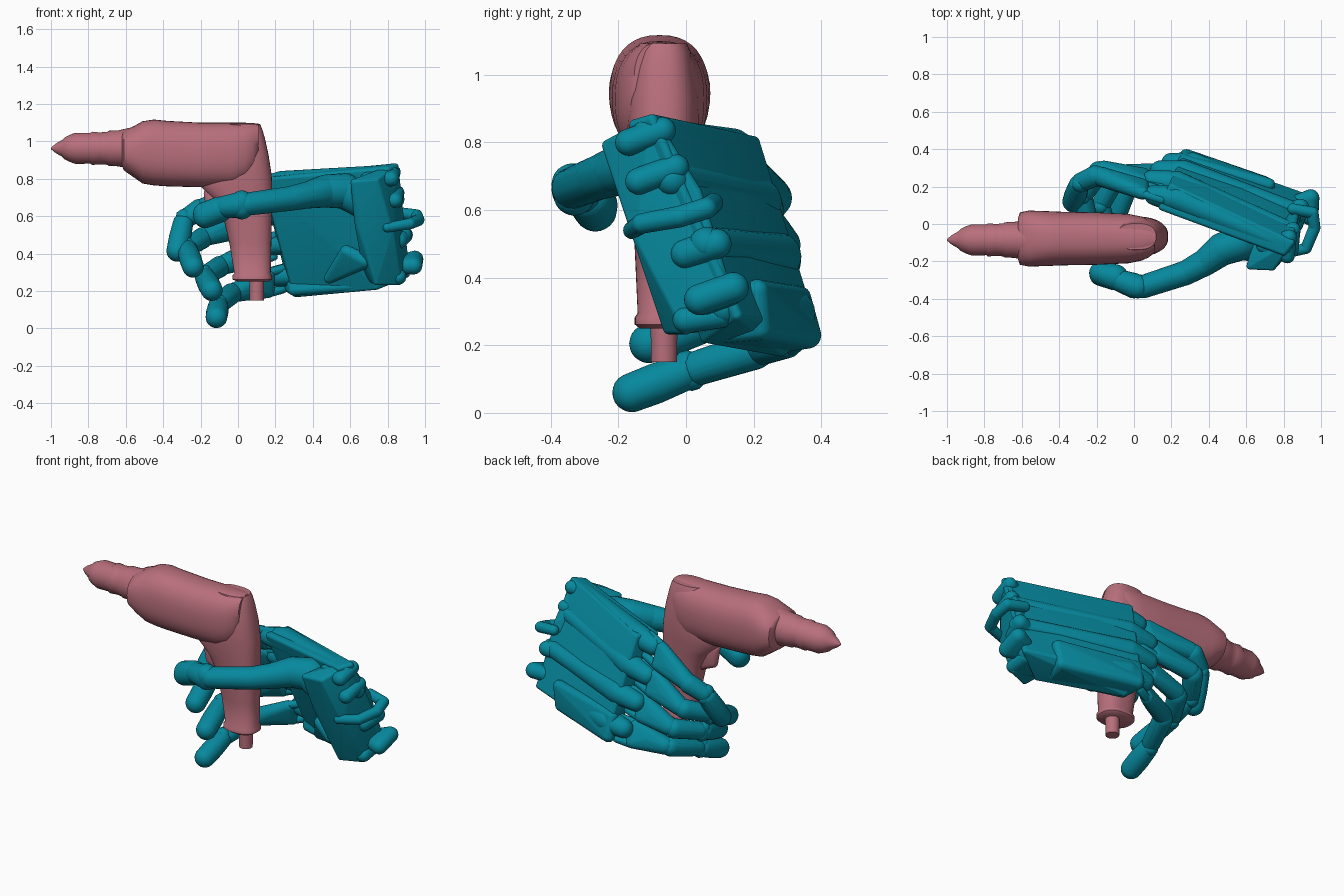
import bpy, bmesh, math
from mathutils import Vector


def material(name, rgb):
    m = bpy.data.materials.new(name)
    m.diffuse_color = (*rgb, 1)
    return m


PINK = material("dusty_pink", (0.48, 0.16, 0.20))
TEAL = material("teal", (0.002, 0.25, 0.34))


def finish(bm, name, mat, angle=40):
    bmesh.ops.recalc_face_normals(bm, faces=bm.faces[:])
    me = bpy.data.meshes.new(name)
    bm.to_mesh(me)
    bm.free()
    me.materials.append(mat)
    me.shade_smooth()
    me.set_sharp_from_angle(angle=math.radians(angle))
    ob = bpy.data.objects.new(name, me)
    bpy.context.collection.objects.link(ob)
    return ob


def hull(name, balls, mat=TEAL, detail=3):
    """Rounded solid wrapped around balls (x, y, z, radius)."""
    bm = bmesh.new()
    for x, y, z, r in balls:
        ball = bmesh.ops.create_icosphere(bm, subdivisions=detail, radius=r)
        bmesh.ops.translate(bm, verts=ball["verts"], vec=(x, y, z))
    pts = [v.co.copy() for v in bm.verts]
    bm.free()
    bm = bmesh.new()
    for p in pts:
        bm.verts.new(p)
    bmesh.ops.convex_hull(bm, input=bm.verts[:])
    bmesh.ops.delete(bm, geom=[v for v in bm.verts if not v.link_faces], context="VERTS")
    return finish(bm, name, mat)


def chain(name, balls):
    for i in range(len(balls) - 1):
        hull(f"{name}_{i + 1}", balls[i:i + 2])


def loft(name, axis, sections, power=2.0, n=40, angle=50):
    """Skin over superellipse rings: (position, centre_a, centre_b, half_a, half_b)."""
    bm = bmesh.new()
    rings = []
    for p, ca, cb, ha, hb in sections:
        ring = []
        for i in range(n):
            t = math.tau * i / n
            c, s = math.cos(t), math.sin(t)
            a = ca + ha * math.copysign(abs(c) ** (2 / power), c)
            b = cb + hb * math.copysign(abs(s) ** (2 / power), s)
            ring.append(bm.verts.new((p, a, b) if axis == "x" else (a, b, p)))
        rings.append(ring)
    for r, q in zip(rings, rings[1:]):
        for i in range(n):
            j = (i + 1) % n
            bm.faces.new((r[i], r[j], q[j], q[i]))
    bm.faces.new(rings[0])
    bm.faces.new(rings[-1])
    return finish(bm, name, PINK, angle)


# drill: motor housing (x, z low, z high, half width)
housing = [(-0.62, 0.87, 1.05, 0.11), (-0.61, 0.845, 1.06, 0.14), (-0.56, 0.81, 1.08, 0.15),
           (-0.51, 0.775, 1.108, 0.148), (-0.45, 0.765, 1.117, 0.146), (-0.38, 0.76, 1.11, 0.143),
           (-0.2, 0.755, 1.10, 0.14), (-0.03, 0.755, 1.10, 0.132), (0.04, 0.78, 1.10, 0.118),
           (0.08, 0.82, 1.098, 0.1), (0.11, 0.88, 1.095, 0.075)]
loft("drill_housing", "x", [(x, -0.078, (a + b) / 2, h, (b - a) / 2) for x, a, b, h in housing], 2.4)
# drill: gearbox and chuck (x, radius)
nose = [(-1.0, 0.004), (-0.975, 0.025), (-0.94, 0.045), (-0.925, 0.06), (-0.90, 0.072), (-0.87, 0.083),
        (-0.79, 0.082), (-0.78, 0.089), (-0.74, 0.085), (-0.70, 0.088), (-0.69, 0.094), (-0.64, 0.096),
        (-0.58, 0.11)]
loft("drill_chuck", "x", [(x, -0.085, 0.963, r, r) for x, r in nose])
# drill: pistol grip (z, x front, x back, half width)
grip = [(0.25, 0.0, 0.165, 0.07), (0.262, -0.03, 0.182, 0.085), (0.282, -0.03, 0.182, 0.085),
        (0.295, -0.02, 0.175, 0.076), (0.45, -0.045, 0.178, 0.083), (0.6, -0.08, 0.18, 0.09),
        (0.69, -0.13, 0.183, 0.097), (0.76, -0.2, 0.183, 0.105), (0.82, -0.2, 0.18, 0.108),
        (0.93, -0.15, 0.163, 0.105), (1.02, -0.12, 0.143, 0.09), (1.07, -0.1, 0.128, 0.08),
        (1.092, -0.09, 0.118, 0.07)]
loft("drill_grip", "z", [(z, (a + b) / 2, -0.067, (b - a) / 2, h) for z, a, b, h in grip], 2.5)
loft("drill_cable_stub", "z", [(0.15, 0.1, -0.065, 0.038, 0.038), (0.27, 0.1, -0.065, 0.04, 0.04)])
hull("drill_trigger", [(-0.10, -0.065, 0.74, 0.04), (-0.15, -0.065, 0.72, 0.035),
                       (-0.14, -0.065, 0.63, 0.03), (-0.07, -0.065, 0.60, 0.03)], PINK, 2)

# hand: thin palm plate and thicker heel
R = 0.018
hull("palm_plate", [(*p, R) for p in [
    (0.15, 0.09, 0.79), (0.20, 0.20, 0.80), (0.28, 0.37, 0.25), (0.31, 0.28, 0.185),
    (0.80, -0.15, 0.85), (0.84, -0.10, 0.865), (0.90, 0.15, 0.29), (0.74, 0.06, 0.225)]])
hull("palm_heel", [(*p, R) for p in [
    (0.62, -0.225, 0.78), (0.74, -0.23, 0.79), (0.83, -0.10, 0.86), (0.64, -0.15, 0.57),
    (0.82, -0.14, 0.52), (0.67, -0.06, 0.40), (0.74, -0.05, 0.25), (0.86, 0.0, 0.25),
    (0.89, 0.13, 0.32), (0.86, 0.03, 0.65), (0.70, 0.08, 0.28), (0.66, -0.08, 0.79)]])
hull("palm_brace", [(0.49, 0.10, 0.27, 0.03), (0.58, -0.02, 0.41, 0.035), (0.68, -0.05, 0.36, 0.04)])
hull("outer_palm_block", [(0.28, 0.36, 0.23, 0.04), (0.30, 0.26, 0.205, 0.03), (0.70, 0.22, 0.25, 0.035),
                          (0.68, 0.10, 0.23, 0.025), (0.72, 0.21, 0.36, 0.035), (0.27, 0.335, 0.34, 0.035)])

# hand: metacarpal bars, from raised knuckle lobe to wrist
bars = {"index": ((0.11, 0.155, 0.75), (0.81, -0.11, 0.825)),
        "middle": ((0.10, 0.235, 0.60), (0.84, -0.04, 0.69)),
        "ring": ((0.14, 0.285, 0.445), (0.88, 0.06, 0.50)),
        "little": ((0.20, 0.325, 0.28), (0.86, 0.11, 0.31))}
for name, (k, w) in bars.items():
    k, w = Vector(k), Vector(w)
    bump = k.lerp(w, 0.16) + Vector((0.01, 0.022, 0.01))
    hull(name + "_metacarpal", [(*k, 0.055), (*bump, 0.07), (*w, 0.05)])

# hand: rounded knobs on the open wrist
chain("wrist_loop", [(0.80, -0.16, 0.54, 0.026), (0.92, -0.13, 0.56, 0.03), (0.965, -0.02, 0.58, 0.032),
                     (0.955, 0.06, 0.605, 0.032), (0.85, 0.08, 0.62, 0.03)])
knobs = [((0.82, -0.17, 0.80), (0.83, -0.07, 0.835), 0.04), ((0.84, -0.14, 0.685), (0.85, -0.03, 0.725), 0.04),
         ((0.86, 0.0, 0.47), (0.89, 0.09, 0.50), 0.045), ((0.94, 0.04, 0.335), (0.945, 0.14, 0.37), 0.046),
         ((0.86, 0.0, 0.275), (0.86, 0.10, 0.29), 0.04)]
for i, (a, b, r) in enumerate(knobs):
    hull(f"wrist_knob_{i + 1}", [(*a, r), (*b, r), (a[0] - 0.13, a[1] + 0.05, a[2], r * 0.9)])

# hand: fingers as knuckle, middle joint, end joint, tip
fingers = {"index": [(0.15, 0.155, 0.745), (-0.20, 0.26, 0.64), (-0.29, 0.22, 0.58), (-0.325, 0.12, 0.415)],
           "middle": [(0.15, 0.225, 0.60), (-0.18, 0.29, 0.49), (-0.275, 0.15, 0.43), (-0.24, -0.07, 0.33)],
           "ring": [(0.19, 0.27, 0.44), (-0.09, 0.265, 0.335), (-0.18, 0.10, 0.28), (-0.14, -0.11, 0.205)],
           "little": [(0.24, 0.31, 0.265), (-0.03, 0.22, 0.19), (-0.105, 0.01, 0.125), (-0.115, -0.16, 0.06)]}
for name, pts in fingers.items():
    k, p, d, t = map(Vector, pts)
    side = Vector((0, 0.025, -0.055))
    start = k.lerp(p, 0.3)
    # hinge pins leave the gap seen at each knuckle
    for s in (-1, 1):
        hull(f"{name}_knuckle_pin_{s}", [(*(k + side * s), 0.024), (*(start + side * s), 0.024)], detail=2)
    # wide flat panel tapering towards the middle joint
    hull(name + "_proximal", [(*(start + side * 0.8), 0.036), (*(start - side * 0.8), 0.036),
                              (*k.lerp(p, 0.6), 0.05), (*p.lerp(k, 0.06), 0.053)])
    hull(name + "_middle", [(*p.lerp(d, 0.08), 0.057), (*d.lerp(p, 0.12), 0.052)])
    hull(name + "_tip", [(*d.lerp(t, 0.12), 0.055), (*d.lerp(t, 0.6), 0.06), (*t, 0.058)])
    hull(name + "_hinge", [(*(d + side * 0.3), 0.044), (*(d - side * 0.3), 0.044)], detail=2)

# hand: thumb
chain("thumb_base", [(0.68, -0.12, 0.66, 0.08), (0.57, -0.10, 0.735, 0.095), (0.47, -0.135, 0.735, 0.088),
                     (0.38, -0.205, 0.715, 0.073), (0.28, -0.26, 0.695, 0.066), (0.05, -0.335, 0.665, 0.062)])
hull("thumb_joint", [(0.02, -0.335, 0.675, 0.063), (0.02, -0.33, 0.645, 0.062)])
hull("thumb_middle", [(0.0, -0.33, 0.66, 0.068), (-0.07, -0.305, 0.65, 0.06)])
hull("thumb_tip", [(-0.1, -0.285, 0.635, 0.07), (-0.175, -0.268, 0.60, 0.064), (-0.18, -0.262, 0.615, 0.06)])
